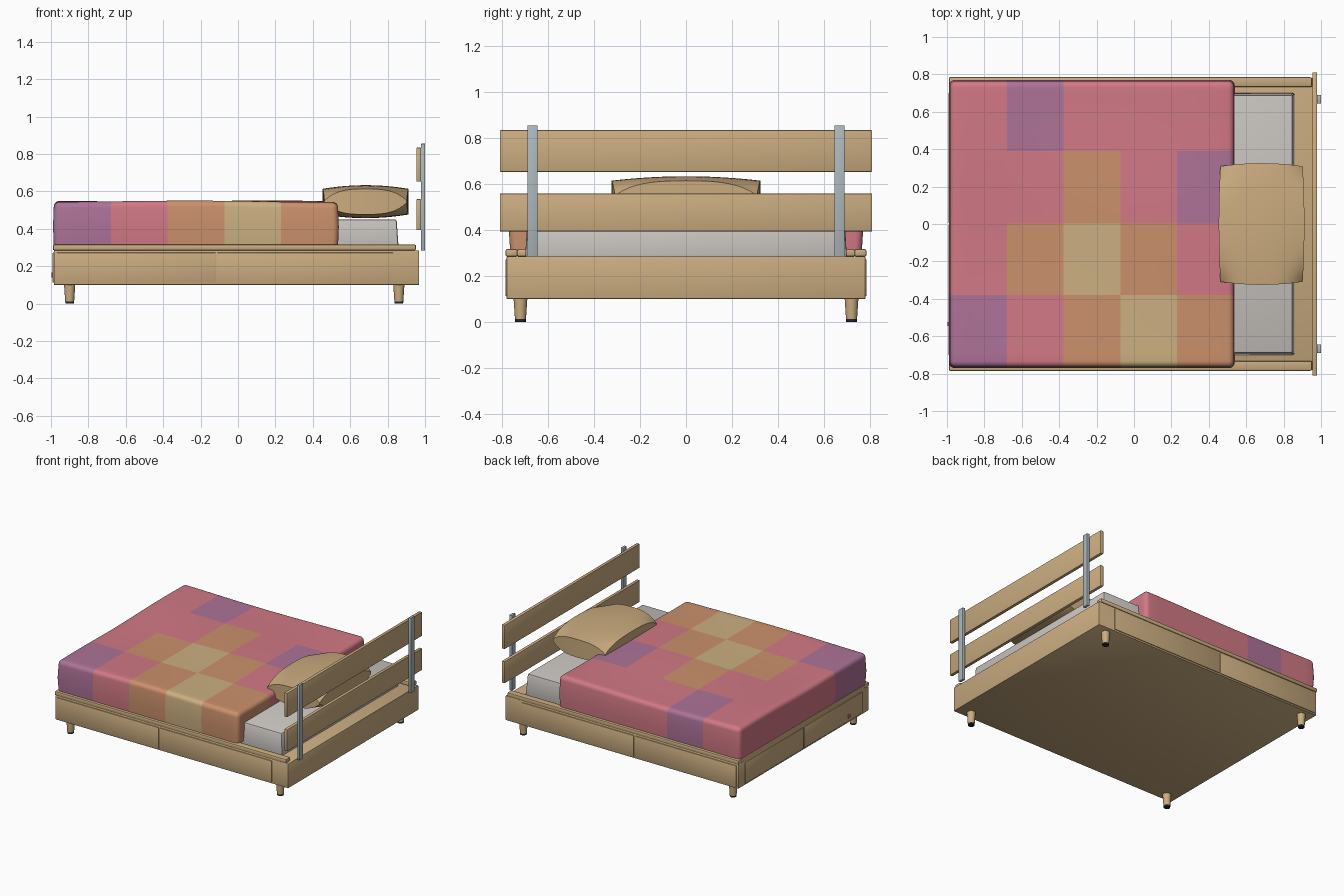
import bpy, bmesh, math
from mathutils import Vector

if "Cube" in bpy.data.objects:
    bpy.data.objects.remove(bpy.data.objects["Cube"])


def mat(name, r, g, b):
    m = bpy.data.materials.new(name)
    m.diffuse_color = (r, g, b, 1)
    m.use_nodes = True
    m.node_tree.nodes["Principled BSDF"].inputs["Base Color"].default_value = m.diffuse_color
    return m


WOOD = mat("light_wood", 0.60, 0.42, 0.22)
PILLOW = mat("pillow_fabric", 0.60, 0.41, 0.21)
SHEET = mat("mattress_grey", 0.60, 0.57, 0.54)
METAL = mat("metal_grey", 0.42, 0.48, 0.51)
DARK = mat("dark_foot", 0.02, 0.02, 0.025)
PINK = mat("pink_patch", 0.64, 0.19, 0.235)
PURPLE = mat("purple_patch", 0.42, 0.17, 0.31)
ORANGE = mat("orange_patch", 0.60, 0.28, 0.15)
SAND = mat("sand_patch", 0.60, 0.43, 0.22)


def finish(bm, name, mats, smooth=None):
    me = bpy.data.meshes.new(name)
    bmesh.ops.recalc_face_normals(bm, faces=bm.faces)
    bm.to_mesh(me)
    bm.free()
    for m in mats:
        me.materials.append(m)
    ob = bpy.data.objects.new(name, me)
    bpy.context.collection.objects.link(ob)
    if smooth:
        bpy.ops.object.select_all(action='DESELECT')
        ob.select_set(True)
        bpy.context.view_layer.objects.active = ob
        bpy.ops.object.shade_smooth_by_angle(angle=math.radians(smooth))
    return ob


def box_bm(x0, x1, y0, y1, z0, z1):
    bm = bmesh.new()
    bmesh.ops.create_cube(bm, size=1)
    for v in bm.verts:
        v.co = Vector(((x0 + x1) / 2 + v.co.x * (x1 - x0),
                       (y0 + y1) / 2 + v.co.y * (y1 - y0),
                       (z0 + z1) / 2 + v.co.z * (z1 - z0)))
    return bm


def box(name, x0, x1, y0, y1, z0, z1, m, bevel=0.0, seg=2):
    bm = box_bm(x0, x1, y0, y1, z0, z1)
    if bevel:
        bmesh.ops.bevel(bm, geom=bm.edges[:], offset=bevel, segments=seg,
                        profile=0.5, affect='EDGES')
    return finish(bm, name, [m], 40 if bevel else None)


# Base with drawer fronts on three sides
box("bed_base", -0.985, 0.968, -0.78, 0.78, 0.10, 0.285, WOOD, 0.003)
for s, side in ((-1, "front"), (1, "back")):
    ya, yb = sorted((s * 0.775, s * 0.786))
    for i, (a, b) in enumerate(((-0.97, -0.118), (-0.11, 0.83))):
        box(f"{side}_drawer_{i}", a, b, ya, yb, 0.112, 0.272, WOOD, 0.002)
for i, (a, b) in enumerate(((-0.70, -0.004), (0.004, 0.70))):
    box(f"foot_drawer_{i}", -0.991, -0.98, a, b, 0.112, 0.272, WOOD, 0.002)
box("drawer_tab", -0.998, -0.985, -0.545, -0.525, 0.14, 0.165, PINK)

# Ledge rails around the mattress
for s, side in ((-1, "front"), (1, "back")):
    ya, yb = sorted((s * 0.732, s * 0.785))
    box(f"{side}_rail", -0.99, 0.952, ya, yb, 0.284, 0.316, WOOD, 0.008)
box("foot_rail", -0.99, -0.937, -0.735, 0.735, 0.284, 0.315, WOOD, 0.008)

# Tapered legs with dark feet
for x in (-0.90, 0.86):
    for y in (-0.72, 0.72):
        for nm, z0, z1, r0, r1, m in (("leg", 0.012, 0.102, 0.024, 0.030, WOOD),
                                      ("foot_cap", 0, 0.012, 0.023, 0.024, DARK)):
            bm = bmesh.new()
            bmesh.ops.create_cone(bm, cap_ends=True, segments=20,
                                  radius1=r0, radius2=r1, depth=z1 - z0)
            bmesh.ops.translate(bm, verts=bm.verts, vec=(x, y, (z0 + z1) / 2))
            finish(bm, nm, [m], 40)

# Headboard planks and posts
box("lower_plank", 0.954, 0.979, -0.81, 0.81, 0.393, 0.558, WOOD, 0.004)
box("upper_plank", 0.954, 0.979, -0.81, 0.81, 0.652, 0.834, WOOD, 0.004)
for y in (-0.667, 0.667):
    box("headboard_post", 0.979, 1.0, y - 0.022, y + 0.022, 0.284, 0.855, METAL, 0.002)

# Mattress, slightly narrower at the top
bm = box_bm(-0.93, 0.86, -0.70, 0.70, 0.28, 0.45)
for v in bm.verts:
    if v.co.z > 0.4:
        v.co.x -= 0.012
        v.co.y *= 0.985
bmesh.ops.bevel(bm, geom=bm.edges[:], offset=0.01, segments=2, profile=0.5, affect='EDGES')
finish(bm, "mattress", [SHEET], 40)

# Duvet: rounded block cut along the patch lines, coloured by grid cell
bm = box_bm(-0.985, 0.535, -0.765, 0.765, 0.312, 0.545)
edges = [e for e in bm.edges if max(v.co.z for v in e.verts) > 0.5]
bmesh.ops.bevel(bm, geom=edges, offset=0.032, segments=5, profile=0.5, affect='EDGES')
XS = [-0.68, -0.378, -0.072, 0.23]
YS = [-0.38, 0.003, 0.39]


def cut(axis, at):
    co, no = [0, 0, 0], [0, 0, 0]
    co[axis], no[axis] = at, 1
    bmesh.ops.bisect_plane(bm, geom=bm.verts[:] + bm.edges[:] + bm.faces[:],
                           plane_co=co, plane_no=no, dist=1e-5)


for at in XS + [-0.89 + 0.1 * i for i in range(14)]:
    cut(0, at)
for at in YS + [-0.69 + 0.1 * i for i in range(15)]:
    cut(1, at)
cut(2, 0.41)
# rows run from the front (y-) to the back
ROWS = ["ukoso", "kosok", "kkoku", "kukkk"]
MATS = [PINK, PURPLE, ORANGE, SAND]
ROWS[1] = "kosok"
for f in bm.faces:
    c = f.calc_center_median()
    row = sum(c.y > y for y in YS)
    col = sum(c.x > x for x in XS)
    f.material_index = "kuos".index(ROWS[row][col])
for v in bm.verts:
    x, y, z = v.co
    if z > 0.42:  # soft waves on the top
        v.co.z += 0.006 * math.sin(3.2 * x + 2.2 * y + 1) * math.cos(4 * y - x)
    elif z > 0.35:  # sides bulge a little
        v.co.y *= 1.008
        v.co.x += 0.004 * (1 if x > 0.5 else -1 if x < -0.95 else 0)
finish(bm, "duvet", MATS, 50)

# Pillow: domed top and bottom, pinched corners, short side walls
bm = bmesh.new()
N = 20
layers = []
for s in (-1, 1):
    g = []
    for i in range(N + 1):
        for j in range(N + 1):
            u, w = 2 * i / N - 1, 2 * j / N - 1
            h = 0.088 * (1 - 0.22 * u * u - 0.22 * w * w - 0.5 * (u * w) ** 4)
            g.append(bm.verts.new((0.682 + 0.229 * u * (1 - 0.04 * w * w),
                                   0.325 * w * (1 - 0.05 * u * u),
                                   0.545 + s * h)))
    for i in range(N):
        for j in range(N):
            a = i * (N + 1) + j
            bm.faces.new((g[a], g[a + 1], g[a + N + 2], g[a + N + 1]))
    layers.append(g)
lo, hi = layers
idx = lambda i, j: i * (N + 1) + j
for k in range(N):
    for a, b in ((idx(k, 0), idx(k + 1, 0)), (idx(k, N), idx(k + 1, N)),
                 (idx(0, k), idx(0, k + 1)), (idx(N, k), idx(N, k + 1))):
        bm.faces.new((lo[a], lo[b], hi[b], hi[a]))
finish(bm, "pillow", [PILLOW], 40)
